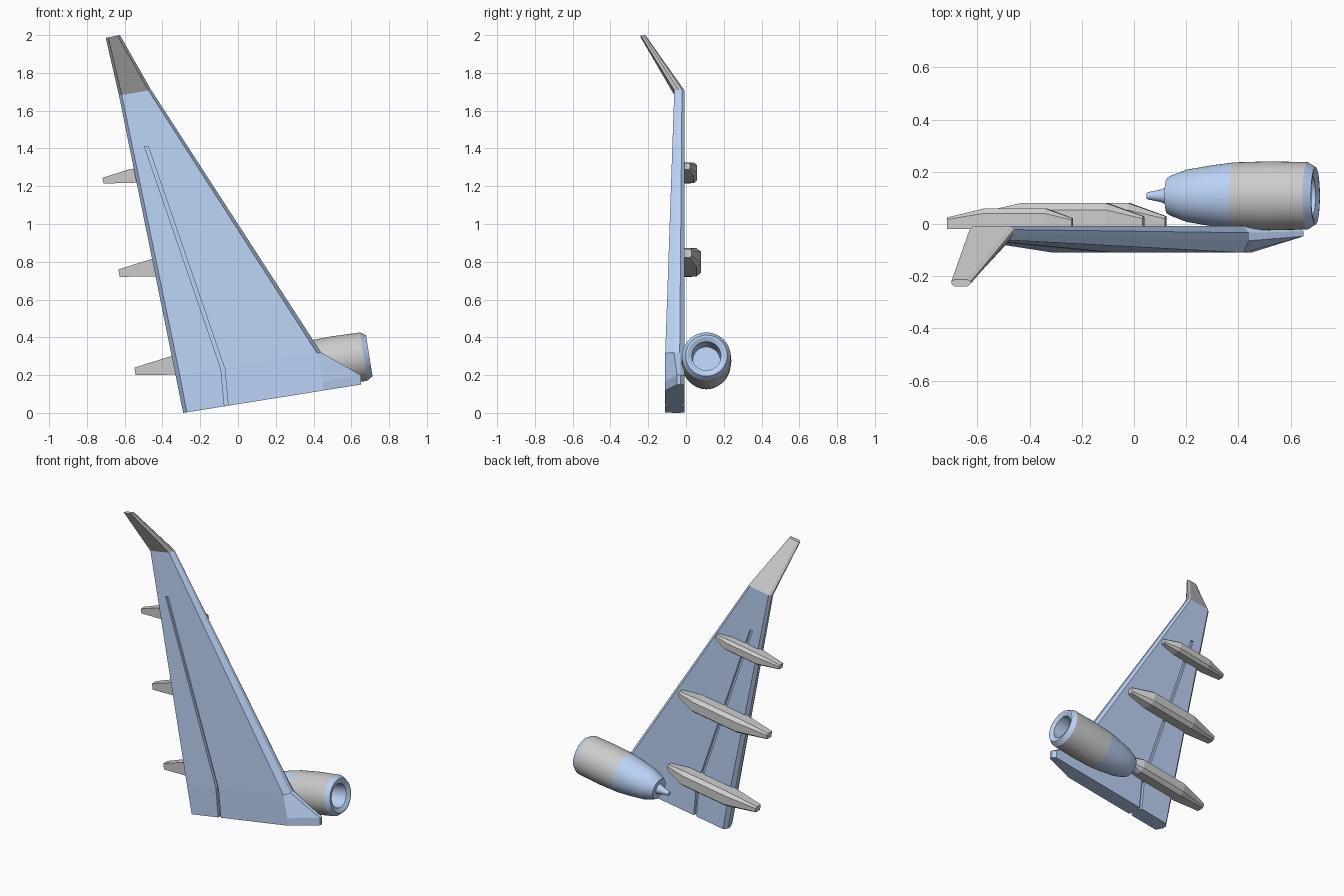
import bpy, bmesh, math
from mathutils import Matrix, Vector

if "Cube" in bpy.data.objects:
    bpy.data.objects.remove(bpy.data.objects["Cube"])

TILT = math.radians(9)            # chord, engine and fairings share this angle

blue = bpy.data.materials.new("blue_paint")
blue.diffuse_color = (0.50, 0.65, 0.92, 1)
blue.use_nodes = True
blue.node_tree.nodes["Principled BSDF"].inputs["Base Color"].default_value = blue.diffuse_color


def finish(name, bm, mat=None):
    bmesh.ops.remove_doubles(bm, verts=bm.verts, dist=1e-5)
    bmesh.ops.recalc_face_normals(bm, faces=bm.faces)
    me = bpy.data.meshes.new(name)
    bm.to_mesh(me)
    bm.free()
    ob = bpy.data.objects.new(name, me)
    bpy.context.collection.objects.link(ob)
    if mat:
        me.materials.append(mat)
    return ob


def loft(name, rings, mat=None):
    """Skin a list of equal-length point rings and cap both ends."""
    bm = bmesh.new()
    vs = [[bm.verts.new(p) for p in r] for r in rings]
    n = len(rings[0])
    for a, b in zip(vs, vs[1:]):
        for i in range(n):
            j = (i + 1) % n
            bm.faces.new((a[i], a[j], b[j], b[i]))
    bm.faces.new(vs[0])
    bm.faces.new(vs[-1])
    return finish(name, bm, mat)


def section(te, le, y0, y1, cut=0.02, nose=None, nose_cut=None):
    """Chamfered airfoil ring between trailing and leading edge (x, z)."""
    te, le = Vector(te), Vector(le)
    d = (le - te).normalized()
    mids = [y1 + (y0 - y1) * f for f in (0.25, 0.55)]
    n0, n1 = nose or mids
    pts = [(te, mids[0]), (te + d * cut, y1), (le - d * cut, y1), (le, n0),
           (le, n1), (le - d * (nose_cut or cut), y0), (te + d * cut, y0), (te, mids[1])]
    return [(p.x, y, p.y) for p, y in pts]


# Wing: root, root glove corner, kink, tip
YB = -0.008
nose = (-0.028, -0.047)
tip = section((-0.63, 1.68), (-0.46, 1.71), -0.062, YB, 0.015)
wing = loft("wing", [
    section((-0.29, 0.0), (0.65, 0.15), -0.11, YB, 0.02, nose, 0.205),
    section((-0.30, 0.048), (0.65, 0.20), -0.11, YB, 0.02, nose, 0.205),
    section((-0.33, 0.197), (0.44, 0.32), -0.11, YB, 0.022),
    tip], blue)

# Winglet
loft("winglet", [tip, section((-0.70, 1.985), (-0.625, 2.0), -0.24, -0.213, 0.014)])


# Flap seams cut into both faces
def seam(name, outer_y, inner_ys):
    path = [(-0.057, -0.02), (-0.08, 0.232), (-0.485, 1.41)]
    w = 0.01
    rings = [[(x - w, outer_y, z), (x + w, outer_y, z), (x + w, y, z), (x - w, y, z)]
             for (x, z), y in zip(path, inner_ys)]
    cutter = loft(name, rings)
    cutter.hide_render = True
    cutter.hide_viewport = True
    cutter.display_type = 'WIRE'
    mod = wing.modifiers.new(name, 'BOOLEAN')
    mod.operation = 'DIFFERENCE'
    mod.solver = 'EXACT'
    mod.object = cutter


seam("upper_seam_cutter", -0.2, (-0.09, -0.09, -0.058))
seam("lower_seam_cutter", 0.05, (-0.028, -0.028, -0.022))


# Flap track fairings
def fairing(name, tail_x, tail_z, length, k):
    m = Matrix.Translation((tail_x, 0, tail_z)) @ Matrix.Rotation(-TILT, 4, 'Y')
    rings = []
    for s, w, h in ((0, 0.020, 0.034), (0.3, 0.05, 0.08), (0.79, 0.05, 0.08), (1, 0.022, 0.03)):
        w, h = w * k, h * k
        prof = [(-w, -0.02), (-w, 0.68 * h), (-0.6 * w, h), (0.6 * w, h), (w, 0.68 * h), (w, -0.02)]
        rings.append([m @ Vector((s * length, y, z)) for z, y in prof])
    loft(name, rings)


fairing("inner_fairing", -0.545, 0.22, 0.675, 1.0)
fairing("middle_fairing", -0.63, 0.74, 0.675, 1.0)
fairing("outer_fairing", -0.715, 1.23, 0.485, 0.74)


# Engine parts, revolved around the tilted axis
def revolve(name, profile, mat=None, n=48):
    m = Matrix.Translation((0.695, 0.108, 0.303)) @ Matrix.Rotation(-TILT, 4, 'Y')
    bm = bmesh.new()
    rings = [[bm.verts.new(m @ Vector((s, r * math.cos(t), r * math.sin(t))))
              for t in (2 * math.pi * i / n for i in range(n))] for s, r in profile]
    for a, b in zip(rings, rings[1:]):
        for i in range(n):
            j = (i + 1) % n
            bm.faces.new((a[i], a[j], b[j], b[i]))
    bmesh.ops.dissolve_degenerate(bm, edges=bm.edges, dist=1e-6)
    ob = finish(name, bm, mat)
    bpy.context.view_layer.objects.active = ob
    ob.select_set(True)
    bpy.ops.object.shade_smooth_by_angle(angle=math.radians(25))
    ob.select_set(False)


revolve("engine_inlet", [(-0.03, 0.129), (0, 0.110), (0, 0.100), (-0.012, 0.077),
                         (-0.16, 0.072), (-0.16, 0)], blue)
revolve("engine_fan_cowl", [(-0.315, 0.128), (-0.18, 0.132), (-0.03, 0.129)])
revolve("engine_rear_cowl", [(-0.575, 0), (-0.575, 0.068), (-0.56, 0.077), (-0.50, 0.100),
                             (-0.40, 0.117), (-0.315, 0.128)], blue)
revolve("engine_exhaust_cone", [(-0.57, 0.036), (-0.60, 0.024), (-0.653, 0.013), (-0.653, 0)], blue)
